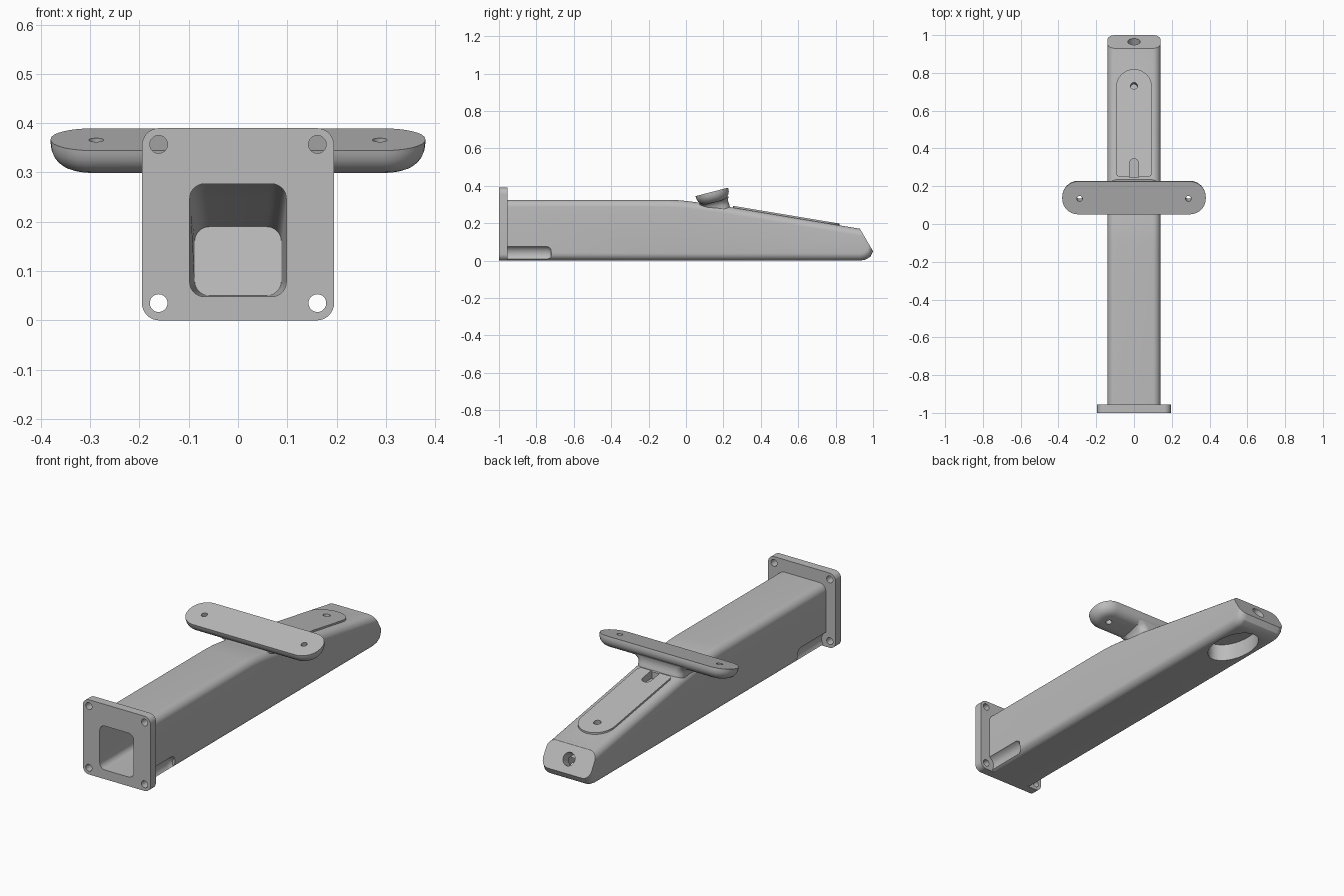
import bpy, bmesh, math
from mathutils import Vector, Matrix

if "Cube" in bpy.data.objects:
    bpy.data.objects.remove(bpy.data.objects["Cube"])

grey = bpy.data.materials.new("plain grey")
grey.diffuse_color = (0.5, 0.5, 0.5, 1)
grey.use_nodes = True
grey.node_tree.nodes["Principled BSDF"].inputs["Base Color"].default_value = grey.diffuse_color


def rounded_rect(hw, hh, r, n=8):
    """Outline of a rounded rectangle, anticlockwise."""
    pts = []
    for k, (sx, sy) in enumerate([(1, 1), (-1, 1), (-1, -1), (1, -1)]):
        for i in range(n + 1):
            a = math.pi / 2 * (k + i / n)
            pts.append((sx * (hw - r) + r * math.cos(a), sy * (hh - r) + r * math.sin(a)))
    return pts


def loft(name, rings):
    """Closed skin through rings of equal point count."""
    bm = bmesh.new()
    vs = [[bm.verts.new(p) for p in ring] for ring in rings]
    for a, b in zip(vs, vs[1:]):
        for i in range(len(a)):
            j = (i + 1) % len(a)
            bm.faces.new((a[i], a[j], b[j], b[i]))
    bm.faces.new(vs[0])
    bm.faces.new(vs[-1])
    bmesh.ops.recalc_face_normals(bm, faces=bm.faces)
    me = bpy.data.meshes.new(name)
    bm.to_mesh(me)
    bm.free()
    me.materials.append(grey)
    ob = bpy.data.objects.new(name, me)
    bpy.context.collection.objects.link(ob)
    return ob


def section(yb, yt, zb, zt, hw, r):
    """Upright section whose y may lean between bottom and top."""
    hh, zc = (zt - zb) / 2, (zt + zb) / 2
    return [(x, yb + (yt - yb) * (z + hh) / (2 * hh), zc + z) for x, z in rounded_rect(hw, hh, r)]


def cylinder(name, centre, axis, r, length, squash=1.0):
    q = Vector((0, 0, 1)).rotation_difference(Vector(axis))
    rings = []
    for s in (-0.5, 0.5):
        rings.append([Vector(centre) + q @ Vector((
            r * squash * math.cos(a), r * math.sin(a), s * length))
            for a in [2 * math.pi * i / 32 for i in range(32)]])
    return loft(name, rings)


def boolean(ob, tool, op="DIFFERENCE"):
    tool.hide_render = True
    mod = ob.modifiers.new("cut", "BOOLEAN")
    mod.operation, mod.solver, mod.object = op, "EXACT", tool
    bpy.context.view_layer.objects.active = ob
    bpy.ops.object.modifier_apply(modifier=mod.name)
    bpy.data.objects.remove(tool)


# Hollow arm with a tapered, chamfered tip
arm = loft("arm", [section(*s) for s in (
    (-0.96, -0.96, 0, 0.325, 0.14, 0.04),
    (-0.10, -0.10, 0, 0.325, 0.14, 0.04),
    (-0.03, -0.03, 0, 0.322, 0.14, 0.04),
    (0.04, 0.04, 0, 0.314, 0.14, 0.04),
    (0.23, 0.23, 0, 0.287, 0.14, 0.04),
    (0.93, 0.925, 0, 0.171, 0.14, 0.04),
    (0.96, 0.926, 0.005, 0.171, 0.14, 0.04),
    (0.985, 0.928, 0.02, 0.171, 0.14, 0.04),
    (1.0, 0.93, 0.05, 0.17, 0.14, 0.04))])

# Saddle neck that flares up into the cross bar
TILT = Matrix.Translation((0, 0.138, 0.367)) @ Matrix.Rotation(math.radians(14.5), 4, "X")


def tilted(hw, hh, r, h):
    return [TILT @ Vector((x, y, h)) for x, y in rounded_rect(hw, hh, r)]


neck = loft("neck", [tilted(*s) for s in (
    (0.13, 0.075, 0.04, -0.13), (0.132, 0.073, 0.04, -0.085),
    (0.137, 0.072, 0.04, -0.07), (0.15, 0.076, 0.04, -0.056),
    (0.17, 0.08, 0.04, -0.045))])
boolean(arm, neck, "UNION")

# Cross bar with a rounded underside and two screw holes
rings = [tilted(0.38, 0.09, 0.085, 0), tilted(0.38, 0.09, 0.085, -0.008)]
for i in range(1, 7):
    a = math.pi / 2 * i / 6
    d = 0.05 * (1 - math.cos(a))
    rings.append(tilted(0.38 - d, 0.09 - d, 0.085 - d, -0.008 - 0.05 * math.sin(a)))
bar = loft("cross_bar", rings)
up = TILT.to_3x3() @ Vector((0, 0, 1))
for sx in (-1, 1):
    boolean(bar, cylinder("bar_hole", (sx * 0.288, 0.138, 0.35), up, 0.015, 0.3))

# Inner channel with sloping ceiling and ramped end
channel_rings = [section(*s) for s in (
    (-1.1, -1.1, 0.048, 0.277, 0.098, 0.03),
    (0.10, 0.10, 0.048, 0.277, 0.098, 0.03),
    (0.25, 0.25, 0.048, 0.245, 0.095, 0.03),
    (0.36, 0.52, 0.05, 0.19, 0.088, 0.03))]
boolean(arm, loft("channel", channel_rings))

# Screw clearance grooves in the lower corners beside the flange
for sx in (-1, 1):
    groove = [[(sx * 0.16 + r * math.cos(a), y, 0.035 + r * math.sin(a))
               for a in [2 * math.pi * i / 32 for i in range(32)]]
              for y, r in ((-1.05, 0.046), (-0.75, 0.046), (-0.734, 0.042),
                           (-0.723, 0.033), (-0.72, 0.02))]
    boolean(arm, loft("groove", groove))

# Oval recess below the tip and round hole in the tip face
boolean(arm, cylinder("oval_recess", (0, 0.77, 0), (0, 0, 1), 0.16, 0.18, 0.6))
boolean(arm, cylinder("tip_hole", (0, 0.965, 0.11), (0, 0.12, 0.07), 0.033, 0.12))

# Raised cover on the slope: square near end, round far end
SLOPE = -0.116 / 0.697


def on_slope(x, y, h):
    return (x, y, 0.287 + SLOPE * (y - 0.23) + h)


def cover_ring(h):
    pts = []
    for cx, r, cy, a0 in ((0.095, 0.095, 0.725, 0), (-0.095, 0.02, 0.27, 180), (0.095, 0.02, 0.27, 270)):
        span = 180 if a0 == 0 else 90
        ox = 0 if a0 == 0 else math.copysign(0.075, cx)
        for i in range(17):
            a = math.radians(a0 + span * i / 16)
            pts.append(on_slope(ox + r * math.cos(a), cy + r * math.sin(a), h))
    return pts


cover = loft("cover", [cover_ring(-0.012), cover_ring(0.009)])


# Latch notch and screw hole go through the cover into the arm
def notch_ring(z):
    return [(-0.025, 0.245, z), (0.025, 0.245, z)] + [
        (0.025 * math.cos(a), 0.32 + 0.025 * math.sin(a), z)
        for a in [math.pi * i / 12 for i in range(13)]]


for target, low in ((cover, 0.2), (arm, 0.25)):
    boolean(target, loft("notch", [notch_ring(low), notch_ring(0.35)]))
    boolean(target, cylinder("cover_hole", on_slope(0, 0.73, 0), (0, 0.165, 1), 0.018, 0.09))

# Mounting flange with window and four holes
flange = loft("flange", [[(x, y, 0.195 + z) for x, z in rounded_rect(0.195, 0.195, 0.035)]
                         for y in (-1.0, -0.955)])
boolean(flange, loft("window", channel_rings[:2]))
for sx in (-1, 1):
    for z in (0.035, 0.357):
        boolean(flange, cylinder("flange_hole", (sx * 0.161, -0.98, z), (0, 1, 0), 0.018, 0.2))

# Smooth the curves, keep hard edges
bpy.ops.object.select_all(action="DESELECT")
for ob in (arm, bar, cover, flange):
    ob.select_set(True)
bpy.context.view_layer.objects.active = arm
bpy.ops.object.shade_smooth_by_angle(angle=math.radians(30))
